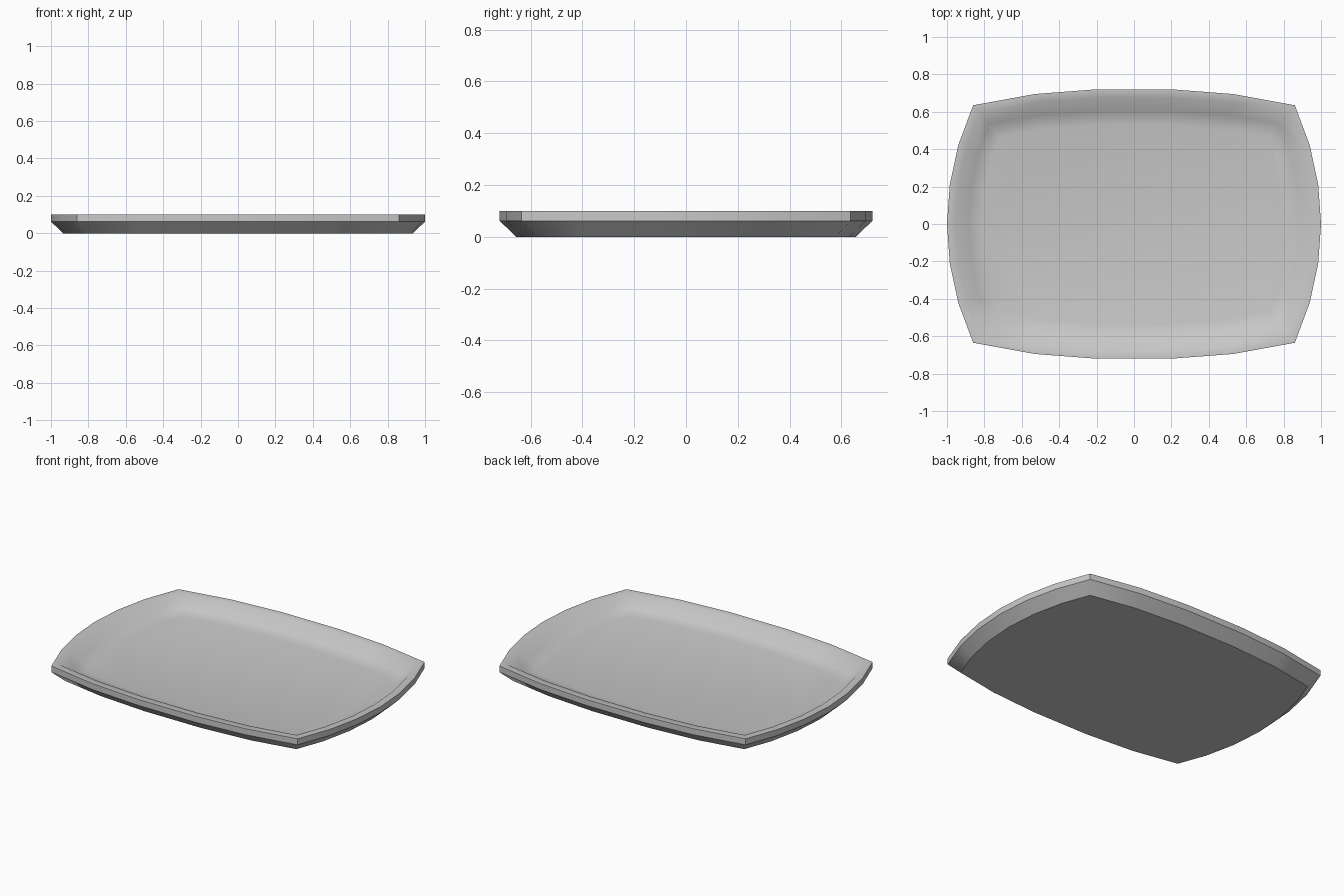
import bpy
import bmesh
from mathutils import Vector

cube = bpy.data.objects.get("Cube")
if cube:
    bpy.data.objects.remove(cube, do_unlink=True)

# Single grey glaze
glaze = bpy.data.materials.new("grey_glaze")
glaze.use_nodes = True
colour = (0.58, 0.58, 0.58, 1)
glaze.diffuse_color = colour
glaze.node_tree.nodes["Principled BSDF"].inputs["Base Color"].default_value = colour

# Bowed rectangular outline, mirrored from one quarter
quarter = [(1, 0), (.985, .21), (.94, .42), (.86, .635), (.53, .695), (.2, .72)]
half = quarter + [(-x, y) for x, y in reversed(quarter)]
outline = [Vector(p) for p in half + [(x, -y) for x, y in reversed(half[1:-1])]]
corners = [i for i, p in enumerate(outline) if abs(abs(p.x) - .86) < .001]


def inset(points, d):
    """Move every side of a counter-clockwise outline inwards by d."""
    result = []
    for i, p in enumerate(points):
        a = (p - points[i - 1]).normalized()
        b = (points[(i + 1) % len(points)] - p).normalized()
        na, nb = Vector((-a.y, a.x)), Vector((-b.y, b.x))
        result.append(p + (na + nb) * d / (1 + na.dot(nb)))
    return result


# Cross-section from the underside, round the rim, to the dish floor: inset, height
section = [(.065, 0), (0, .062), (0, .1), (.045, .1), (.115, .045), (.19, .03)]
bm = bmesh.new()
rings = [[bm.verts.new((p.x, p.y, z)) for p in inset(outline, d)] for d, z in section]
n = len(outline)
for low, high in zip(rings, rings[1:]):
    for i in range(n):
        j = (i + 1) % n
        bm.faces.new((low[i], low[j], high[j], high[i]))
bm.faces.new(list(reversed(rings[0])))
bm.faces.new(rings[-1])
for face in bm.faces:
    face.smooth = True

# Crisp foot, flare and rim edges, and crisp corners on the rim wall
for ring in rings[:3]:
    for i in range(n):
        bm.edges.get((ring[i - 1], ring[i])).smooth = False
for i in corners:
    bm.edges.get((rings[1][i], rings[2][i])).smooth = False

mesh = bpy.data.meshes.new("serving_dish")
bm.to_mesh(mesh)
bm.free()
mesh.materials.append(glaze)
bpy.context.collection.objects.link(bpy.data.objects.new("serving_dish", mesh))
